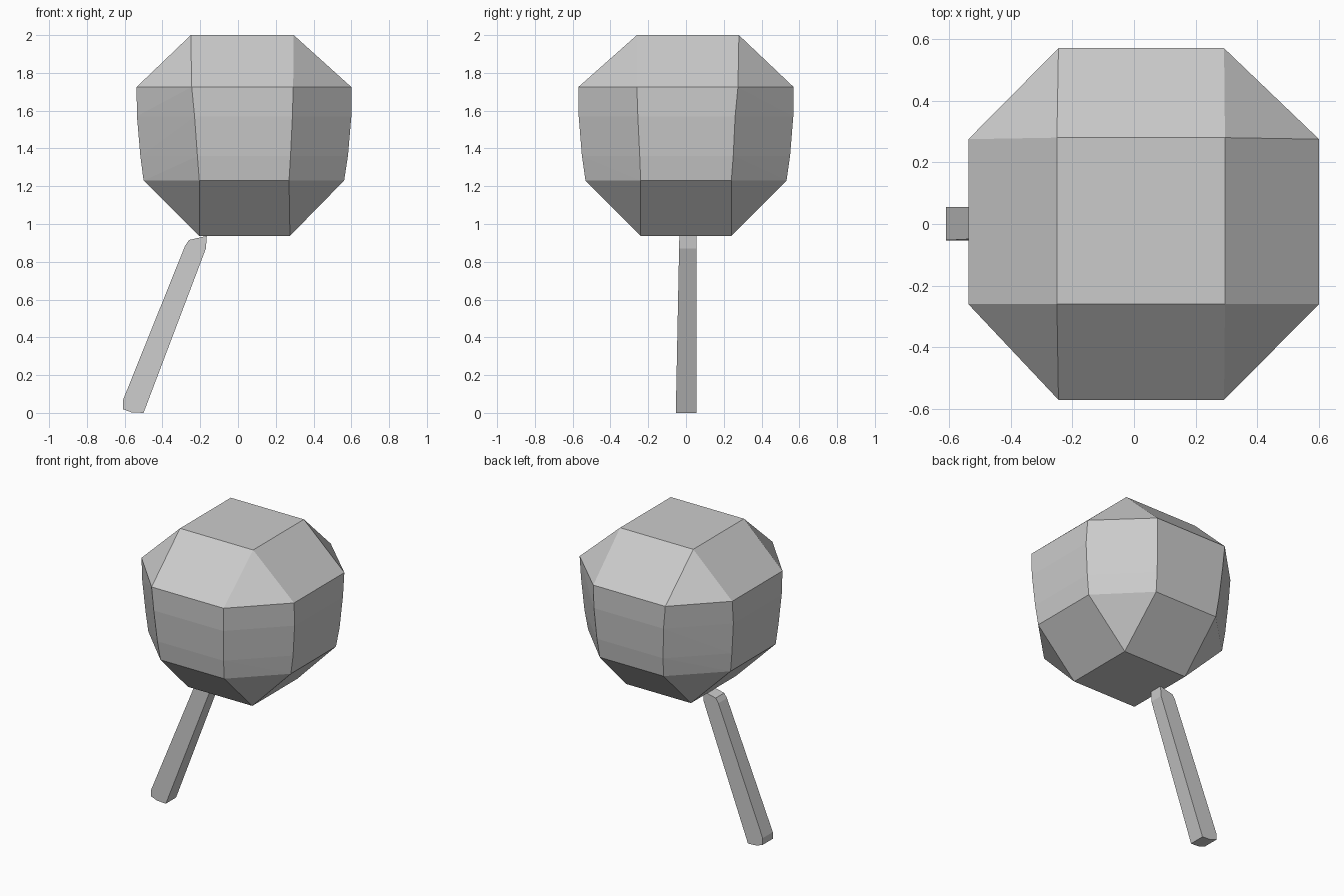
import bpy, bmesh

if "Cube" in bpy.data.objects:
    bpy.data.objects.remove(bpy.data.objects["Cube"])


def finish(bm, name):
    bmesh.ops.recalc_face_normals(bm, faces=bm.faces[:])
    mesh = bpy.data.meshes.new(name)
    bm.to_mesh(mesh)
    bm.free()
    obj = bpy.data.objects.new(name, mesh)
    bpy.context.collection.objects.link(obj)
    return obj


# Faceted head: square caps and octagonal rings wrapped in one convex shell
bm = bmesh.new()
caps = [
    # z, x range, y range
    (2.0, (-0.25, 0.295), (-0.26, 0.28)),
    (0.937, (-0.205, 0.275), (-0.24, 0.24)),
]
rings = [
    # z, outer x, outer y, inner x, inner y
    (1.725, (-0.537, 0.60), (-0.57, 0.57), (-0.245, 0.292), (-0.26, 0.275)),
    (1.57, (-0.535, 0.60), (-0.568, 0.568), (-0.23, 0.288), (-0.255, 0.26)),
    (1.36, (-0.517, 0.582), (-0.551, 0.551), (-0.215, 0.278), (-0.245, 0.25)),
    (1.23, (-0.50, 0.562), (-0.532, 0.532), (-0.205, 0.27), (-0.24, 0.24)),
]
for z, xs, ys in caps:
    for x in xs:
        for y in ys:
            bm.verts.new((x, y, z))
for z, ox, oy, ix, iy in rings:
    for i in range(2):
        for j in range(2):
            bm.verts.new((ox[i], iy[j], z))
            bm.verts.new((ix[i], oy[j], z))
hull = bmesh.ops.convex_hull(bm, input=bm.verts[:])
unused = {v for v in hull["geom_interior"] if isinstance(v, bmesh.types.BMVert)}
bmesh.ops.delete(bm, geom=list(unused), context='VERTS')
bmesh.ops.dissolve_limit(bm, angle_limit=0.01, verts=bm.verts[:], edges=bm.edges[:])
finish(bm, "head")

# Slanted square stick with clipped ends, tapering on its front side
profile = [(-0.50, 0.0), (-0.17, 0.87), (-0.165, 0.937), (-0.26, 0.915),
           (-0.28, 0.885), (-0.61, 0.065), (-0.61, 0.02), (-0.565, 0.003)]
bm = bmesh.new()
front = [bm.verts.new((x, -0.054 + 0.02 * z, z)) for x, z in profile]
back = [bm.verts.new((x, 0.055, z)) for x, z in profile]
bm.faces.new(front)
bm.faces.new(back[::-1])
for i in range(len(profile)):
    j = (i + 1) % len(profile)
    bm.faces.new((front[i], back[i], back[j], front[j]))
finish(bm, "stick")
